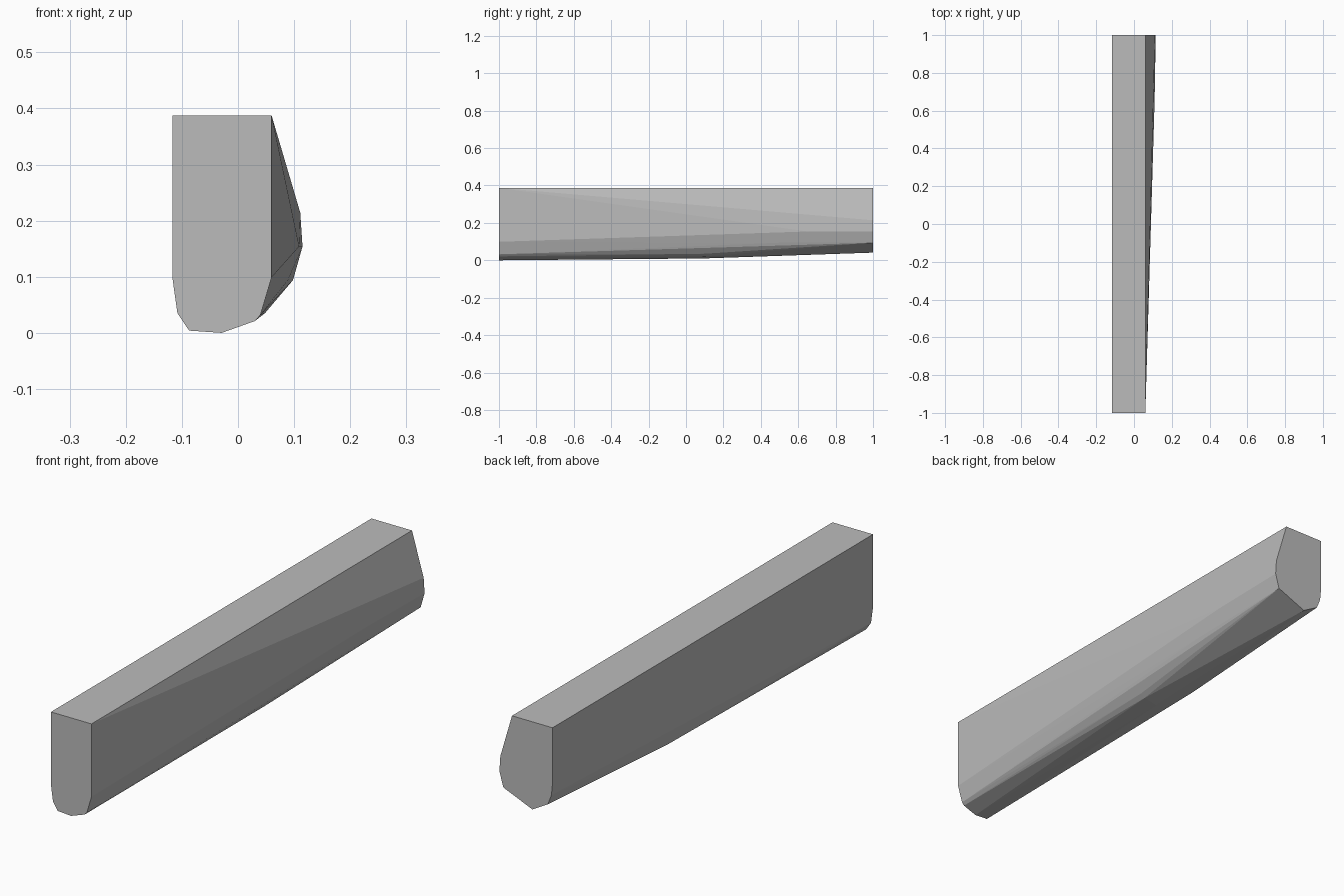
import bpy, bmesh

if "Cube" in bpy.data.objects:
    bpy.data.objects.remove(bpy.data.objects["Cube"])

# Rounded-bottom bar whose cross-section swells to the right toward the back
sections = {
    -1.0: [(-0.117, 0.388), (0.06, 0.388), (0.06, 0.10), (0.04, 0.033), (0.03, 0.022),
           (-0.029, 0.001), (-0.087, 0.005), (-0.108, 0.036), (-0.117, 0.10)],
    0.1: [(-0.029, 0.011), (0.03, 0.022), (0.048, 0.036)],
    0.25: [(-0.09, 0.026)],
    0.5: [(0.089, 0.095)],
    0.65: [(0.109, 0.155)],
    1.0: [(-0.117, 0.388), (0.06, 0.388), (0.111, 0.215), (0.115, 0.155), (0.098, 0.095),
          (-0.029, 0.042), (-0.096, 0.08), (-0.112, 0.12), (-0.117, 0.17)],
}

bm = bmesh.new()
for y, profile in sections.items():
    for x, z in profile:
        bm.verts.new((x, y, z - 0.001))

# Skin the sections and drop any interior points
hull = bmesh.ops.convex_hull(bm, input=bm.verts)
bmesh.ops.delete(bm, geom=[v for v in bm.verts if not v.link_faces], context='VERTS')
bmesh.ops.dissolve_limit(bm, angle_limit=0.005, verts=bm.verts, edges=bm.edges)
bmesh.ops.recalc_face_normals(bm, faces=bm.faces)

mesh = bpy.data.meshes.new("tapered_bar")
bm.to_mesh(mesh)
bm.free()
bar = bpy.data.objects.new("tapered_bar", mesh)
bpy.context.collection.objects.link(bar)

# Plain grey
grey = bpy.data.materials.new("grey")
grey.diffuse_color = (0.5, 0.5, 0.5, 1)
grey.use_nodes = True
grey.node_tree.nodes["Principled BSDF"].inputs["Base Color"].default_value = grey.diffuse_color
mesh.materials.append(grey)
